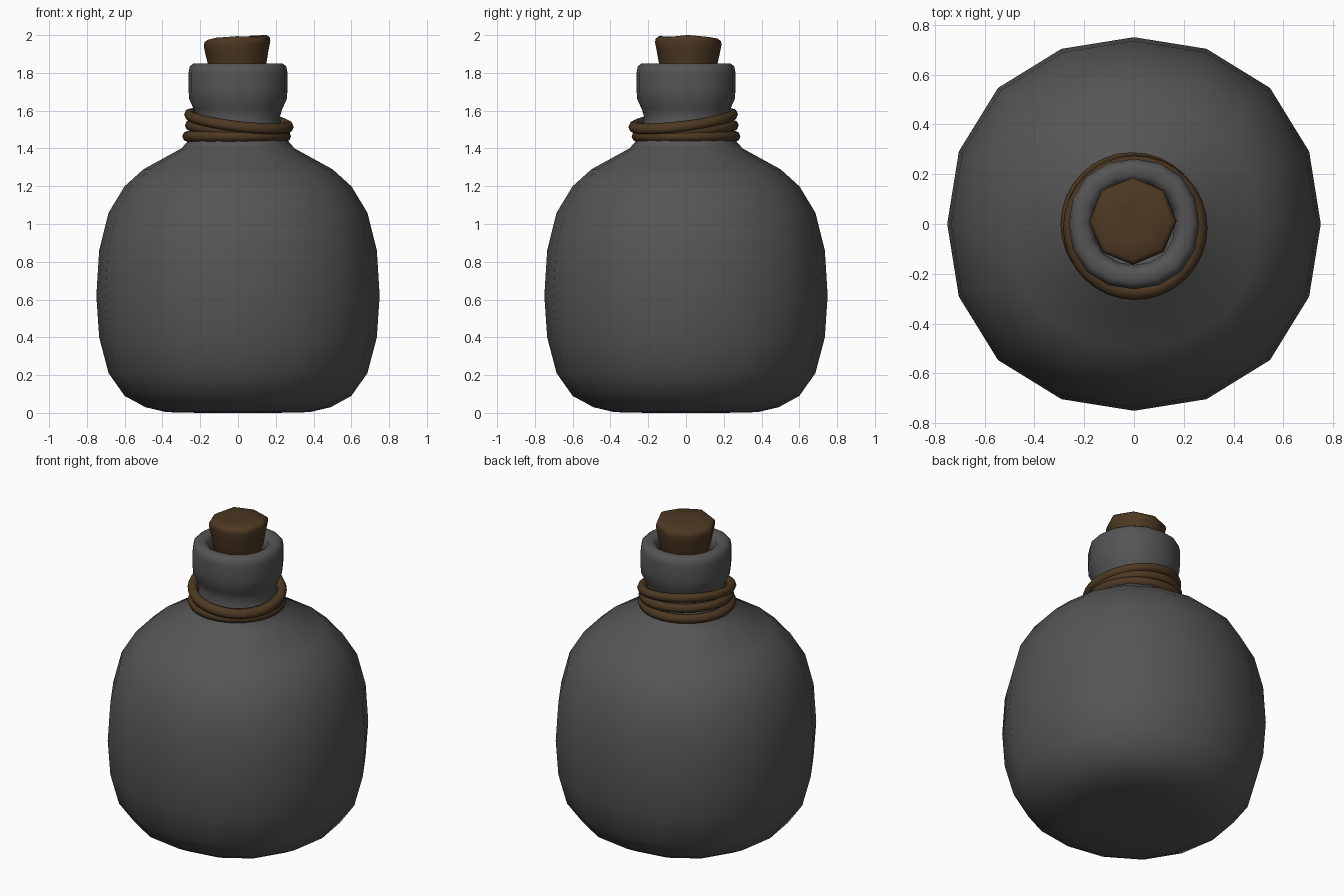
import bpy, bmesh, math

if "Cube" in bpy.data.objects:
    bpy.data.objects.remove(bpy.data.objects["Cube"])


def material(name, rgb):
    m = bpy.data.materials.new(name)
    m.diffuse_color = (*rgb, 1)
    m.use_nodes = True
    m.node_tree.nodes["Principled BSDF"].inputs["Base Color"].default_value = m.diffuse_color
    return m


clay = material("dark_clay", (0.09, 0.09, 0.09))
brown = material("brown", (0.075, 0.04, 0.016))


def finish(name, bm, mat):
    bmesh.ops.recalc_face_normals(bm, faces=bm.faces)
    me = bpy.data.meshes.new(name)
    bm.to_mesh(me)
    bm.free()
    for p in me.polygons:
        p.use_smooth = True
    me.materials.append(mat)
    ob = bpy.data.objects.new(name, me)
    bpy.context.collection.objects.link(ob)
    return ob


def lathe(name, profile, sides, mat, shape):
    """Spin (radius, z) pairs; shape(r, z, angle) places each point."""
    bm = bmesh.new()
    rings = [[bm.verts.new(shape(r, z, 2 * math.pi * i / sides)) for i in range(sides)]
             for r, z in profile]
    for a, b in zip(rings, rings[1:]):
        for i in range(sides):
            j = (i + 1) % sides
            bm.faces.new((a[i], a[j], b[j], b[i]))
    bm.faces.new(rings[0][::-1])
    bm.faces.new(rings[-1])
    return finish(name, bm, mat)


def bottle_shape(r, z, a):
    # body is very slightly squared towards the diagonals
    k = r * (1 + 0.03 * math.sin(2 * a) ** 2)
    return (k * math.cos(a), k * math.sin(a), z)


def cork_shape(r, z, a):
    # uneven hand-cut top
    x, y = r * math.cos(a), r * math.sin(a)
    if z > 1.9:
        z += 0.05 * x - 0.02 * y + 0.006 * math.sin(3 * a + 1)
    return (x - 0.005, y + 0.012, z)


# bottle body, neck and lip, with the mouth hollowed
lathe("bottle", [
    (0.2, 0.0), (0.38, 0.004), (0.49, 0.03), (0.6, 0.09), (0.685, 0.21), (0.735, 0.4),
    (0.75, 0.62), (0.735, 0.86), (0.685, 1.06), (0.6, 1.2), (0.5, 1.29), (0.3, 1.4),
    (0.265, 1.44), (0.235, 1.5), (0.222, 1.57), (0.235, 1.61), (0.258, 1.66),
    (0.262, 1.71), (0.262, 1.8), (0.255, 1.835), (0.235, 1.85), (0.2, 1.85),
    (0.175, 1.835), (0.165, 1.79), (0.16, 1.7)], 16, clay, bottle_shape)

# cork stopper
lathe("cork", [(0.135, 1.72), (0.155, 1.85), (0.167, 1.91), (0.176, 1.955),
               (0.173, 1.975), (0.155, 1.988), (0.07, 1.988)], 8, brown, cork_shape)


def rope(name, centre, radius, slope_x, slope_y, thick=0.029):
    """Cord loop lying on a tilted plane."""
    bm = bmesh.new()
    n, m = 32, 8
    rings = []
    for i in range(n):
        a = 2 * math.pi * i / n
        ring = []
        for j in range(m):
            b = 2 * math.pi * j / m
            r = radius + thick * math.cos(b)
            x, y = r * math.cos(a), r * math.sin(a)
            z = centre[2] + thick * math.sin(b) + slope_x * x + slope_y * y
            ring.append(bm.verts.new((centre[0] + x, centre[1] + y, z)))
        rings.append(ring)
    for i in range(n):
        p, q = rings[i], rings[(i + 1) % n]
        for j in range(m):
            k = (j + 1) % m
            bm.faces.new((p[j], q[j], q[k], p[k]))
    return finish(name, bm, brown)


# cord wound three times around the neck
rope("cord_lower", (-0.007, 0, 1.464), 0.259, 0, 0)
rope("cord_middle", (-0.002, 0, 1.506), 0.25, -0.06, 0.06)
rope("cord_upper", (0.005, -0.015, 1.547), 0.261, -0.115, 0.12)
